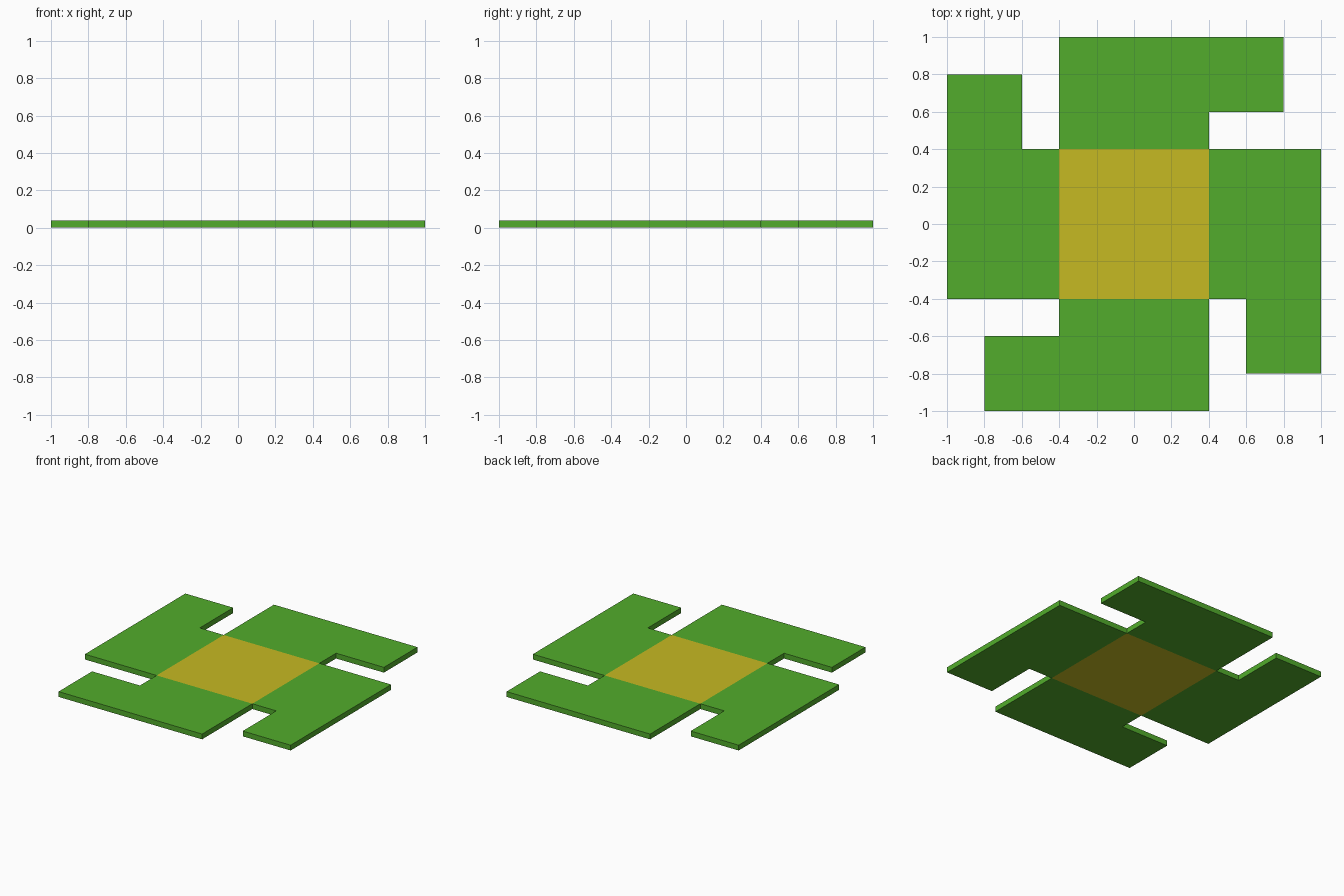
import bpy, bmesh

if "Cube" in bpy.data.objects:
    bpy.data.objects.remove(bpy.data.objects["Cube"])

T = 0.04  # plate thickness


def material(name, rgb):
    m = bpy.data.materials.new(name)
    m.diffuse_color = (*rgb, 1)
    m.use_nodes = True
    m.node_tree.nodes["Principled BSDF"].inputs["Base Color"].default_value = m.diffuse_color
    return m


green = material("green", (0.084, 0.413, 0.025))
yellow = material("yellow", (0.565, 0.491, 0.016))

bm = bmesh.new()


def slab(outline, walls, mat):
    """Top and bottom faces plus side walls on the chosen outline edges."""
    low = [bm.verts.new((x, y, 0)) for x, y in outline]
    high = [bm.verts.new((x, y, T)) for x, y in outline]
    faces = [bm.faces.new(low), bm.faces.new(high)]
    n = len(outline)
    for i in walls:
        j = (i + 1) % n
        faces.append(bm.faces.new((low[i], low[j], high[j], high[i])))
    for f in faces:
        f.material_index = mat


# Yellow centre square (its sides are covered by the arms)
slab([(-.4, -.4), (.4, -.4), (.4, .4), (-.4, .4)], [], 1)

# Four green L-shaped arms, each a quarter turn from the last
arm = [(-.4, .4), (.4, .4), (.4, .6), (.8, .6), (.8, 1), (-.4, 1)]
for _ in range(4):
    slab(arm, range(1, 6), 0)
    arm = [(y, -x) for x, y in arm]

# Join the pieces into one closed plate
bmesh.ops.remove_doubles(bm, verts=bm.verts[:], dist=1e-4)
bmesh.ops.recalc_face_normals(bm, faces=bm.faces[:])
mesh = bpy.data.meshes.new("pinwheel_plate")
bm.to_mesh(mesh)
bm.free()
mesh.materials.append(green)
mesh.materials.append(yellow)
bpy.context.collection.objects.link(bpy.data.objects.new("pinwheel_plate", mesh))
